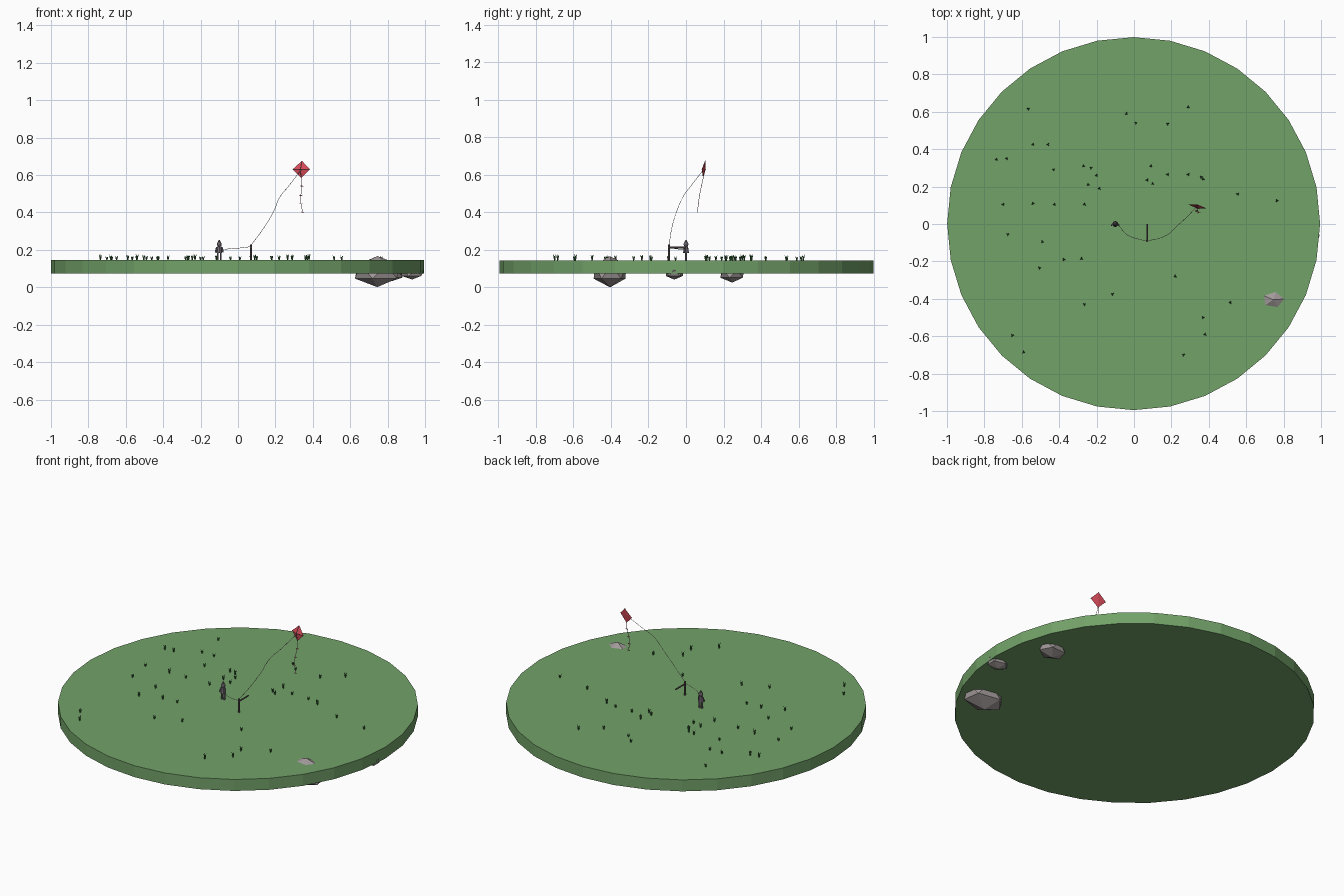
import bpy, bmesh, math, random
from mathutils import Vector, Matrix

if "Cube" in bpy.data.objects:
    bpy.data.objects.remove(bpy.data.objects["Cube"])

random.seed(4)
GROUND = 0.145


def material(name, rgb):
    m = bpy.data.materials.new(name)
    m.diffuse_color = (*rgb, 1)
    m.use_nodes = True
    m.node_tree.nodes["Principled BSDF"].inputs["Base Color"].default_value = m.diffuse_color
    return m


GREEN = material("meadow green", (0.17, 0.36, 0.14))
LEAF = material("dark leaf green", (0.05, 0.17, 0.05))
ROCK = material("warm grey stone", (0.36, 0.32, 0.32))
RED = material("kite red", (0.68, 0.07, 0.10))
WOOD = material("grey brown wood", (0.13, 0.10, 0.10))
CORD = material("pale cord", (0.45, 0.36, 0.42))
BODY = material("dusty grey", (0.20, 0.17, 0.20))


def finish(bm, name, mat):
    bmesh.ops.recalc_face_normals(bm, faces=bm.faces)
    me = bpy.data.meshes.new(name)
    bm.to_mesh(me)
    bm.free()
    me.materials.append(mat)
    ob = bpy.data.objects.new(name, me)
    bpy.context.collection.objects.link(ob)
    return ob


def cone(bm, a, b, r1, r2, sides=6):
    a, b = Vector(a), Vector(b)
    d = b - a
    m = Matrix.Translation((a + b) / 2) @ d.to_track_quat('Z', 'Y').to_matrix().to_4x4()
    bmesh.ops.create_cone(bm, cap_ends=True, segments=sides, radius1=r1, radius2=r2,
                          depth=d.length, matrix=m)


def rod(name, a, b, r, mat, r2=None, sides=6):
    bm = bmesh.new()
    cone(bm, a, b, r, r if r2 is None else r2, sides)
    return finish(bm, name, mat)


def ball(name, c, size, mat, sub=2, turn=0.0):
    bm = bmesh.new()
    m = Matrix.Translation(c) @ Matrix.Diagonal((*size, 1)) @ Matrix.Rotation(turn, 4, 'Z')
    bmesh.ops.create_icosphere(bm, subdivisions=sub, radius=1, matrix=m)
    return finish(bm, name, mat)


def cord(name, points, r, mat):
    cu = bpy.data.curves.new(name, 'CURVE')
    cu.dimensions = '3D'
    cu.bevel_depth, cu.bevel_resolution, cu.resolution_u = r, 0, 4
    sp = cu.splines.new('BEZIER')
    sp.bezier_points.add(len(points) - 1)
    for bp, p in zip(sp.bezier_points, points):
        bp.co = p
        bp.handle_left_type = bp.handle_right_type = 'AUTO'
    cu.materials.append(mat)
    ob = bpy.data.objects.new(name, cu)
    bpy.context.collection.objects.link(ob)


# Ground disc with 32 sides
bm = bmesh.new()
bmesh.ops.create_cone(bm, cap_ends=True, segments=32, radius1=0.997, radius2=0.997, depth=0.07,
                      matrix=Matrix.Translation((-0.002, 0.002, 0.11)))
finish(bm, "ground_disc", GREEN)

# Rocks sunk through the rim
ball("large_rock", (0.745, -0.405, 0.084), (0.135, 0.10, 0.083), ROCK, 1, 0.1)
ball("rim_rock", (0.932, -0.062, 0.077), (0.068, 0.053, 0.035), ROCK, 1, 0.0)
ball("back_rock", (0.80, 0.247, 0.073), (0.09, 0.072, 0.047), ROCK, 1, 0.4)

# Grass tufts: three flaring blades each
SPOTS = [(-.04, .59), (.01, .54), (.18, .535), (.29, .625), (-.565, .615), (-.54, .425),
         (-.46, .425), (-.735, .345), (-.68, .35), (-.43, .29), (-.27, .31), (-.23, .30),
         (-.20, .26), (-.245, .21), (-.185, .19), (-.70, .105), (-.54, .11), (-.425, .105),
         (-.265, .105), (.09, .31), (.07, .235), (.10, .215), (.18, .265), (.29, .265),
         (.36, .25), (.37, .24), (.555, .16), (.765, .125), (-.675, -.055), (-.49, -.095),
         (-.505, -.235), (-.375, -.19), (-.28, -.185), (-.265, -.43), (-.115, -.375),
         (.22, -.28), (.515, -.42), (.37, -.50), (.38, -.59), (.265, -.70),
         (-.65, -.595), (-.59, -.685)]
bm = bmesh.new()
for x, y in SPOTS:
    t = random.uniform(0, 6.28)
    h = random.uniform(0.022, 0.036)
    for k in range(3):
        a = t + k * math.tau / 3
        d = Vector((math.cos(a), math.sin(a), 0))
        base = Vector((x, y, GROUND - 0.002)) + d * 0.001
        mid = base + d * 0.003 + Vector((0, 0, h * 0.6))
        cone(bm, base, mid, 0.002, 0.003, 4)
        cone(bm, mid, base + d * 0.008 + Vector((0, 0, h)), 0.003, 0, 4)
finish(bm, "grass_tufts", LEAF)

# Post with a side bar
rod("post", (0.07, -0.09, GROUND - 0.005), (0.07, -0.09, 0.228), 0.006, WOOD)
rod("post_bar", (0.07, -0.095, 0.213), (0.07, 0.0, 0.213), 0.0045, WOOD)

# Small standing figure
X = -0.10
for s in (-1, 1):
    rod("leg", (X + s * 0.008, 0, GROUND - 0.003), (X + s * 0.008, 0, 0.19), 0.005, BODY)
    rod("arm", (X + s * 0.014, 0, 0.214), (X + s * 0.02, -0.008, 0.188), 0.004, BODY)
rod("torso", (X, 0, 0.183), (X, 0, 0.219), 0.016, BODY, 0.011, 8)
ball("head", (X, 0, 0.23), (0.013, 0.013, 0.014), BODY)
rod("hat", (X, 0, 0.238), (X, 0, 0.252), 0.010, WOOD, 0.003, 8)

# Kite: diamond sail with a keel bulging forward
C = Vector((0.338, 0.095, 0.63))
TOP, BOTTOM = C + Vector((0.004, 0.008, 0.046)), C + Vector((0, -0.003, -0.046))
LEFT, RIGHT = C + Vector((-0.046, 0.010, 0.001)), C + Vector((0.046, -0.010, 0.001))
bm = bmesh.new()
rim = [bm.verts.new(p) for p in (TOP, LEFT, BOTTOM, RIGHT)]
front = bm.verts.new(C + Vector((-0.003, -0.008, 0)))
back = bm.verts.new(C + Vector((0.001, 0.004, 0)))
for i in range(4):
    for apex in (front, back):
        bm.faces.new((rim[i], rim[(i + 1) % 4], apex))
finish(bm, "kite_sail", RED)
for a, b in ((TOP, BOTTOM), (LEFT, RIGHT)):
    m = C + Vector((-0.003, -0.009, 0))
    rod("kite_spar", a, m, 0.0016, WOOD, sides=4)
    rod("kite_spar", m, b, 0.0016, WOOD, sides=4)

# Kite tail with small bows
TAIL = [BOTTOM, (0.342, 0.082, 0.54), (0.336, 0.072, 0.49), (0.337, 0.066, 0.445),
        (0.347, 0.06, 0.40)]
cord("kite_tail", TAIL, 0.0014, CORD)
for p in TAIL[1:]:
    p = Vector(p)
    for s in (-1, 1):
        rod("tail_bow", p, p + Vector((s * 0.007, 0, 0.002)), 0.0006, RED, 0.003, 4)

# Flying line from kite to post, then on to the figure
cord("flying_line", [(0.07, -0.09, 0.226), (0.14, -0.075, 0.32), (0.19, -0.05, 0.405),
                     (0.225, -0.015, 0.485), (0.27, 0.025, 0.54), C], 0.0012, CORD)
cord("hand_line", [(0.07, -0.09, 0.218), (0.02, -0.08, 0.211), (-0.04, -0.055, 0.207),
                   (X + 0.018, -0.006, 0.20)], 0.0012, CORD)
